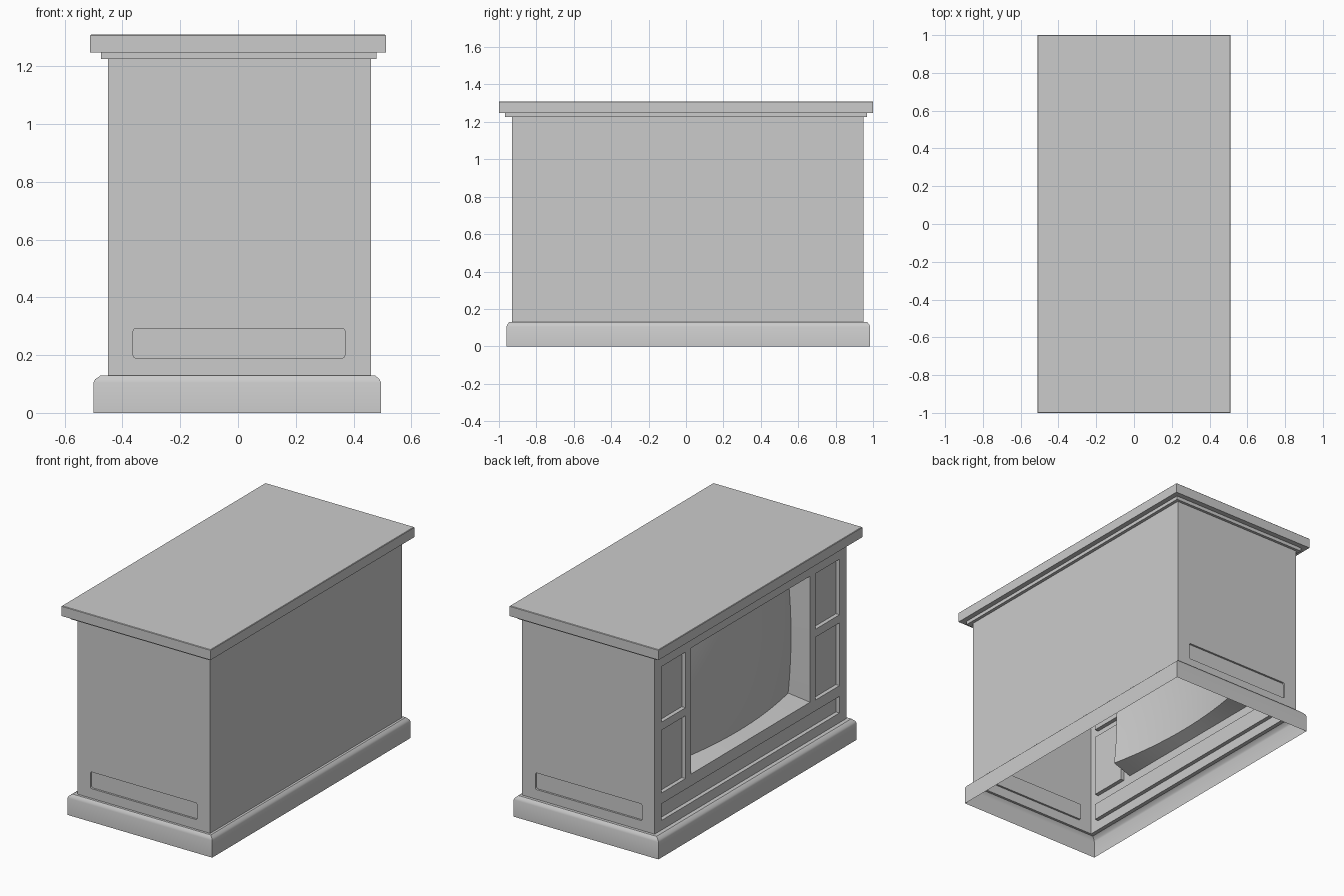
import bpy, bmesh
from mathutils import Vector

cube = bpy.data.objects.get("Cube")
if cube:
    bpy.data.objects.remove(cube, do_unlink=True)

grey = bpy.data.materials.new("plain_grey")
grey.use_nodes = True
grey.diffuse_color = (0.6, 0.6, 0.6, 1)
grey.node_tree.nodes["Principled BSDF"].inputs["Base Color"].default_value = (0.6, 0.6, 0.6, 1)

# Cabinet extents
X0, X1, Y0, Y1 = -0.45, 0.46, -0.93, 0.95
Z0, Z1 = 0.13, 1.225
MID_Y = (Y0 + Y1) / 2


def finish(name, bm):
    mesh = bpy.data.meshes.new(name)
    bm.to_mesh(mesh)
    bm.free()
    mesh.materials.append(grey)
    obj = bpy.data.objects.new(name, mesh)
    bpy.context.collection.objects.link(obj)
    bpy.ops.object.select_all(action='DESELECT')
    obj.select_set(True)
    bpy.context.view_layer.objects.active = obj
    bpy.ops.object.shade_smooth_by_angle(angle=0.6)
    return obj


def face_outward(bm, outward):
    """Flip the whole sheet if its largest face looks the wrong way."""
    bm.normal_update()
    big = max(bm.faces, key=lambda f: f.calc_area())
    if big.normal.dot(outward) < 0:
        bmesh.ops.reverse_faces(bm, faces=bm.faces[:])


def loft(name, rings, cap=False):
    """Skin rectangular rings given as x0, x1, y0, y1, z from bottom to top."""
    bm = bmesh.new()
    loops = []
    for x0, x1, y0, y1, z in rings:
        loops.append([bm.verts.new((x, y, z)) for x, y in
                      ((x0, y0), (x1, y0), (x1, y1), (x0, y1))])
    for a, b in zip(loops, loops[1:]):
        for i in range(4):
            j = (i + 1) % 4
            bm.faces.new((a[i], a[j], b[j], b[i]))
    if cap:
        bm.faces.new(loops[-1])
    return finish(name, bm)


def wall(name, place, outward, u_range, recesses=(), corner=0):
    """Sheet with rectangular recesses (u0, u1, v0, v1, depth); depth None is a hole."""
    bm = bmesh.new()
    us = sorted({*u_range, *(u for r in recesses for u in r[:2])})
    vs = sorted({Z0, Z1, *(v for r in recesses for v in r[2:4])})

    def depth(i, j):
        u, v = (us[i] + us[i + 1]) / 2, (vs[j] + vs[j + 1]) / 2
        for u0, u1, v0, v1, d in recesses:
            if u0 < u < u1 and v0 < v < v1:
                return d
        return 0

    def quad(*points):
        bm.faces.new([bm.verts.new(place(*p)) for p in points])

    for i in range(len(us) - 1):
        for j in range(len(vs) - 1):
            d, (a, b), (c, e) = depth(i, j), us[i:i + 2], vs[j:j + 2]
            if d is None:
                continue
            quad((a, c, d), (b, c, d), (b, e, d), (a, e, d))
            # Side walls where the neighbouring cell lies at another depth
            if i + 2 < len(us):
                n = depth(i + 1, j)
                if n is not None and n != d:
                    quad((b, c, d), (b, c, n), (b, e, n), (b, e, d))
            if j + 2 < len(vs):
                n = depth(i, j + 1)
                if n is not None and n != d:
                    quad((a, e, d), (b, e, d), (b, e, n), (a, e, n))
    bmesh.ops.remove_doubles(bm, verts=bm.verts[:], dist=0.0001)
    bmesh.ops.recalc_face_normals(bm, faces=bm.faces[:])
    if corner:
        edges = [e for e in bm.edges
                 if abs((e.verts[1].co - e.verts[0].co).normalized().dot(outward)) > 0.99]
        bmesh.ops.bevel(bm, geom=edges, offset=corner, segments=3,
                        profile=0.5, affect='EDGES')
    face_outward(bm, outward)
    return finish(name, bm)


# Plinth: open skirt with a rounded upper edge that meets the cabinet
loft("plinth", [
    (-0.50, 0.495, -0.96, 0.985, 0),
    (-0.50, 0.495, -0.96, 0.985, 0.105),
    (-0.495, 0.49, -0.956, 0.98, 0.116),
    (-0.475, 0.475, -0.945, 0.968, Z0),
    (X0, X1, Y0, Y1, Z0)])

# Moulding under the top, and the top slab
loft("top_moulding", [
    (X0, X1, Y0, Y1, Z1),
    (-0.475, 0.48, -0.967, 0.967, Z1),
    (-0.475, 0.48, -0.967, 0.967, 1.247)])
loft("top_slab", [
    (X0, X1, Y0, Y1, 1.247),
    (-0.512, 0.512, -1, 1, 1.247),
    (-0.512, 0.512, -1, 1, 1.307),
    (-0.509, 0.509, -0.997, 0.997, 1.31)], cap=True)

# Plain long wall
wall("plain_wall", lambda u, v, d: (X1 - d, u, v), Vector((1, 0, 0)), (Y0, Y1))

# End walls with a shallow slot
slot = [(-0.363, 0.37, 0.19, 0.293, 0.012)]
wall("front_end_wall", lambda u, v, d: (u, Y0 + d, v), Vector((0, -1, 0)), (X0, X1), slot, 0.01)
wall("back_end_wall", lambda u, v, d: (u, Y1 - d, v), Vector((0, 1, 0)), (X0, X1), slot, 0.01)

# Screen wall: side panels mirrored about the middle, long low panel, screen opening
HALF, LOW, HIGH = 0.585, 0.367, 1.15
panels = [(-0.874, 0.874, 0.19, 0.293, 0.025), (-HALF, HALF, LOW, HIGH, None)]
for a, b in ((0.638, 0.874), (-0.874, -0.638)):
    panels += [(a, b, 0.36, 0.75, 0.025), (a, b, 0.80, 1.145, 0.025)]
wall("screen_wall", lambda u, v, d: (X0 + d, MID_Y + u, v), Vector((-1, 0, 0)),
     (Y0 - MID_Y, Y1 - MID_Y), panels)

# Screen: bulging glass joined to the opening by a tapered surround
bm = bmesh.new()
N = 16
mid_z, half_z = (LOW + HIGH) / 2, (HIGH - LOW) / 2
grid = {}
for i in range(N + 1):
    for j in range(N + 1):
        u, v = 2 * i / N - 1, 2 * j / N - 1
        sunk = 0.137 - 0.06 * (1 - u * u) - 0.02 * (1 - v * v)
        grid[i, j] = bm.verts.new((X0 + sunk, MID_Y + u * (HALF - 0.02),
                                   mid_z + v * (half_z - 0.028)))
for i in range(N):
    for j in range(N):
        bm.faces.new((grid[i, j], grid[i, j + 1], grid[i + 1, j + 1], grid[i + 1, j]))
rim = ([(i, 0) for i in range(N)] + [(N, j) for j in range(N)]
       + [(i, N) for i in range(N, 0, -1)] + [(0, j) for j in range(N, 0, -1)])
outer = [bm.verts.new((X0, MID_Y + (2 * i / N - 1) * HALF,
                       mid_z + (2 * j / N - 1) * half_z)) for i, j in rim]
for k in range(len(rim)):
    m = (k + 1) % len(rim)
    bm.faces.new((outer[k], grid[rim[k]], grid[rim[m]], outer[m]))
bmesh.ops.recalc_face_normals(bm, faces=bm.faces[:])
face_outward(bm, Vector((-1, 0, 0)))
finish("screen", bm)
